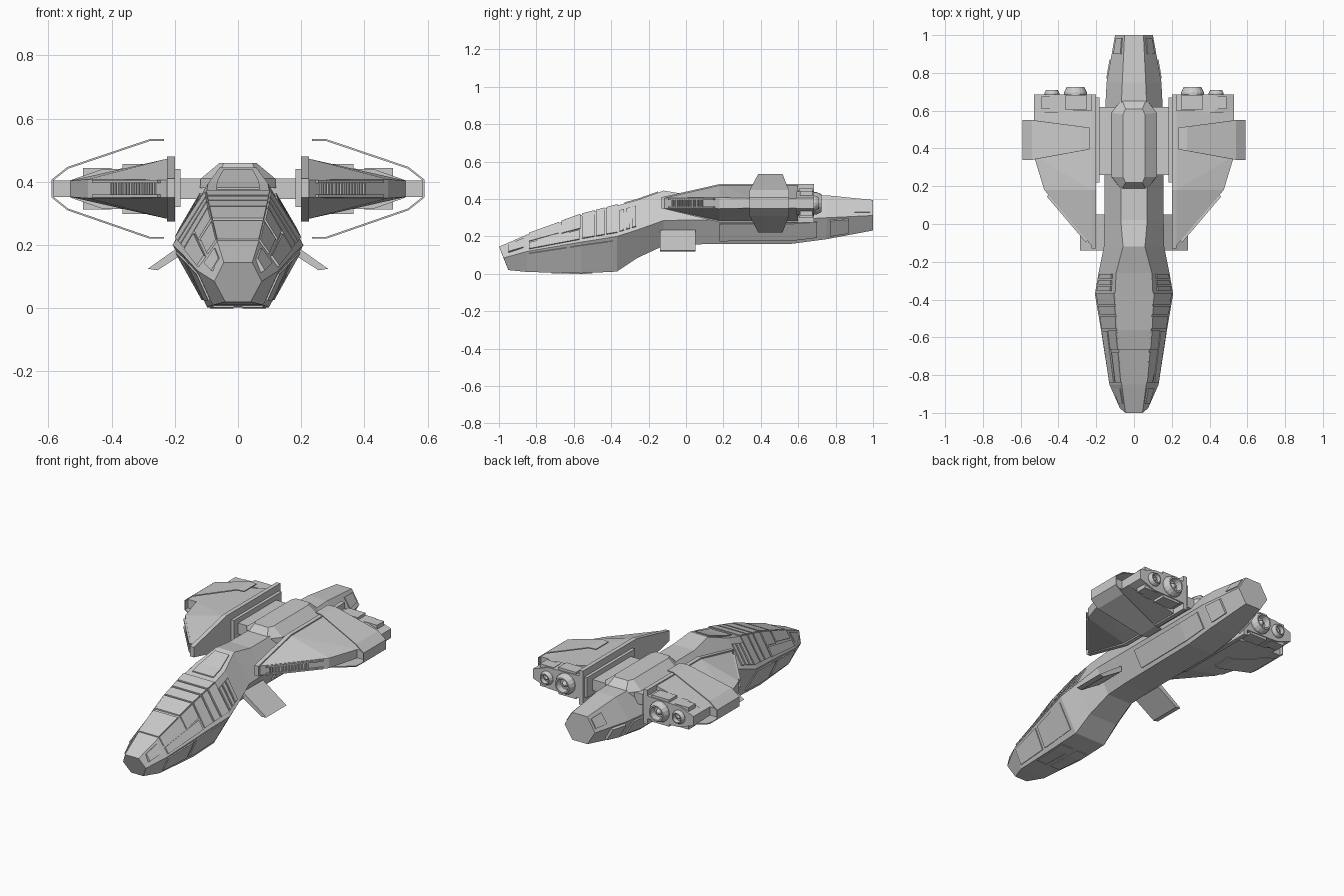
import bpy, bmesh, math
from mathutils import Vector

if "Cube" in bpy.data.objects:
    bpy.data.objects.remove(bpy.data.objects["Cube"])


def make(name, verts, faces, mirror=False, solid=0):
    me = bpy.data.meshes.new(name)
    me.from_pydata([tuple(v) for v in verts], [], faces)
    bm = bmesh.new()
    bm.from_mesh(me)
    bmesh.ops.recalc_face_normals(bm, faces=bm.faces)
    bm.to_mesh(me)
    bm.free()
    ob = bpy.data.objects.new(name, me)
    bpy.context.collection.objects.link(ob)
    if solid:
        m = ob.modifiers.new("thickness", 'SOLIDIFY')
        m.thickness = solid
    if mirror:
        ob.modifiers.new("mirror", 'MIRROR')
    return ob


def loft(name, rings, mirror=False):
    n = len(rings[0])
    verts = [v for r in rings for v in r]
    faces = [(k*n + i, k*n + (i+1) % n, (k+1)*n + (i+1) % n, (k+1)*n + i)
             for k in range(len(rings) - 1) for i in range(n)]
    faces += [tuple(range(n)), tuple(range(len(verts) - n, len(verts)))]
    return make(name, verts, faces, mirror)


def box(name, x, y, z, mirror=True):
    return loft(name, [[(x[0], b, z[0]), (x[1], b, z[0]), (x[1], b, z[1]), (x[0], b, z[1])]
                       for b in y], mirror)


# Fuselage stations: y, bottom half width / z, waist half width / z, top half width / z
HULL = [(-1.00, .040, .020, .075, .085, .045, .145),
        (-0.85, .080, .010, .130, .120, .065, .210),
        (-0.56, .098, .003, .175, .170, .090, .315),
        (-0.37, .100, .012, .207, .200, .100, .365),
        (-0.26, .092, .085, .188, .235, .095, .395),
        (-0.12, .080, .150, .160, .285, .058, .445),
        (0.02, .080, .158, .157, .288, .070, .422),
        (0.56, .085, .160, .155, .290, .070, .420),
        (0.75, .080, .185, .145, .300, .062, .420),
        (1.00, .050, .232, .100, .312, .050, .395)]


def station(y):
    for a, b in zip(HULL, HULL[1:]):
        if y <= b[0]:
            t = (y - a[0]) / (b[0] - a[0])
            return [p + (q - p) * t for p, q in zip(a, b)]
    return HULL[-1]


def hull_ring(s):
    y, wb, zb, wm, zm, wt, zt = s
    sl = .05 if y <= -1 else 0        # raked nose face
    return [(wb, y + sl, zb), (wm, y + sl/2, zm), (wt, y, zt),
            (-wt, y, zt), (-wm, y + sl/2, zm), (-wb, y + sl, zb)]


loft("fuselage", [hull_ring(s) for s in HULL])


def panel(name, face, y0, y1, t0, t1, h):
    """Raised plate lying on one long face of the hull, mirrored."""
    rings = []
    for y in [y0] + [s[0] for s in HULL if y0 < s[0] < y1] + [y1]:
        _, wb, zb, wm, zm, wt, zt = station(y)
        a, b = {"lower": ((wb, zb), (wm, zm)), "upper": ((wm, zm), (wt, zt)),
                "deck": ((wt, zt), (0, zt)), "belly": ((0, zb), (wb, zb))}[face]
        a, b = Vector(a), Vector(b)
        d = (b - a).normalized()
        n = Vector((d.y, -d.x))
        p, q = a.lerp(b, t0), a.lerp(b, t1)
        rings.append([(v.x, y, v.y) for v in (p - n*.01, q - n*.01, q + n*h, p + n*h)])
    loft(name, rings, True)


# Armour bands and panels on the forward hull
for k, (a, b) in enumerate([(-.555, -.49), (-.48, -.435), (-.425, -.365)]):
    panel(f"head_band_side_{k}", "upper", a, b, .12, 1, .007)
    panel(f"head_band_deck_{k}", "deck", a, b, 0, 1, .007)
for k in range(3):
    panel(f"head_rib_{k}", "upper", -.355 + k*.033, -.332 + k*.033, .12, .8, .008)
panel("neck_plate", "deck", -.33, -.15, .3, 1, .006)
panel("canopy_deck", "deck", -.84, -.68, 0, 1, .006)
panel("canopy_side", "upper", -.84, -.68, .55, 1, .006)
panel("brow_deck", "deck", -.665, -.565, 0, 1, .008)
panel("brow_side", "upper", -.665, -.565, .5, 1, .008)
panel("cheek_panel", "upper", -.84, -.57, .1, .45, .008)
panel("nose_window", "upper", -.95, -.87, .3, .85, .005)
panel("jaw_panel_front", "lower", -.84, -.64, .15, .9, .006)
panel("jaw_panel_rear", "lower", -.62, -.39, .15, .9, .006)
panel("chin_plate", "belly", -.72, -.5, .15, .9, .004)
# Panels on the rear hull
panel("rear_side_panel", "lower", .18, .7, .15, .85, .008)
panel("rear_box", "lower", .77, .87, .15, .9, .014)
panel("tail_window", "upper", .9, .985, .2, .8, .006)


# Dorsal hump: chamfered plan, sloping sides
def plan(w, e, y0, y1, c, z):
    return [(-e, y0, z), (e, y0, z), (w, y0 + c, z), (w, y1 - c, z),
            (e, y1, z), (-e, y1, z), (-w, y1 - c, z), (-w, y0 + c, z)]


loft("dorsal_hump", [plan(.12, .065, .18, .66, .07, .38), plan(.118, .065, .18, .66, .07, .41),
                     plan(.058, .045, .22, .61, .03, .46)])

# Wing mounts
box("cross_beam", (-.19, .19), (.26, .62), (.345, .41), False)
box("mount_pad", (.182, .203), (.22, .67), (.32, .44))

# Inner wing plate
side = [(-.13, .41), (.18, .48), (.685, .48), (.685, .275), (.18, .275), (-.13, .35)]
loft("wing_root_plate", [[(x, y, z) for y, z in side] for x in (.2, .225)], True)

# Wing: x, y, half thickness around the wing plane
ZW = .378
edge = [(.22, -.12, .028), (.475, .18, .03), (.53, .36, .026),
        (.53, .6, .026), (.22, .6, .096), (.22, .18, .096)]
verts = [(x, y, ZW + s*h) for s in (1, -1) for x, y, h in edge]
faces = [(0, 1, 5), (5, 1, 2), (5, 2, 3, 4), (6, 7, 11), (11, 7, 8), (11, 8, 9, 10)]
faces += [(i, (i+1) % 6, (i+1) % 6 + 6, i + 6) for i in range(6)]
make("wing", verts, faces, True)

# Intake grille along the leading edge
d = Vector((.255, .3, 0)).normalized()
n = Vector((d.y, -d.x, 0))
start = Vector((.22, -.12, ZW))


def edge_bar(name, s0, s1, z0, z1, h):
    rings = []
    for s in (s0, s1):
        c = start + d*s
        rings.append([c + n*o + Vector((0, 0, z)) for o, z in
                      ((-.01, z0), (h, z0), (h, z1), (-.01, z1))])
    loft(name, rings, True)


for k in range(14):
    edge_bar(f"intake_slat_{k}", .06 + k*.016, .068 + k*.016, -.02, .02, .008)
edge_bar("intake_lip_top", .04, .36, .018, .027, .012)
edge_bar("intake_lip_bottom", .04, .36, -.027, -.018, .012)

# Thin outer shield wrapped around the wing, with its strut
path = [(.235, .535), (.28, .535), (.54, .447), (.59, .407),
        (.59, .35), (.54, .31), (.28, .22), (.235, .22)]
verts = []
for x, z in path:
    t = max(0, min(1, (x - .235) / .3))
    verts += [(x, .395 - .055*t, z), (x, .51 + .04*t, z)]
make("outer_shield", verts, [(2*i, 2*i+1, 2*i+3, 2*i+2) for i in range(7)], True, .006)
box("shield_strut", (.5, .588), (.365, .53), (.352, .404))

# Engine block at the back of the wing
prof = [(.225, .445), (.43, .44), (.53, .405), (.53, .35), (.43, .315), (.225, .31)]
loft("engine_block", [[(x, y, z) for x, z in prof] for y in (.59, .685)], True)
box("engine_cover", (.25, .365), (.605, .68), (.298, .457))
box("engine_side_cover", (.40, .49), (.61, .675), (.312, .443))


# Engine nozzles, turned profiles with an inner cone
def nozzle(name, cx, r, y0, ln):
    shape = [(1.1, -.2), (1.1, .3), (.85, 1), (.7, 1), (.6, .15), (.35, .15), (.12, .8)]
    rings = [[(cx + r*k*math.cos(a), y0 + ln*q, ZW + r*k*math.sin(a))
              for a in [math.tau*i/16 for i in range(16)]] for k, q in shape]
    loft(name, rings, True)


nozzle("main_nozzle", .31, .055, .685, .04)
nozzle("small_nozzle", .435, .036, .685, .025)

# Lower fins slanting outward
loft("lower_fin", [[(.13, -.14, .235), (.13, .05, .235), (.13, .05, .2), (.13, -.14, .2)],
                   [(.285, -.14, .125), (.285, .05, .125), (.255, .05, .12), (.255, -.14, .12)]], True)
